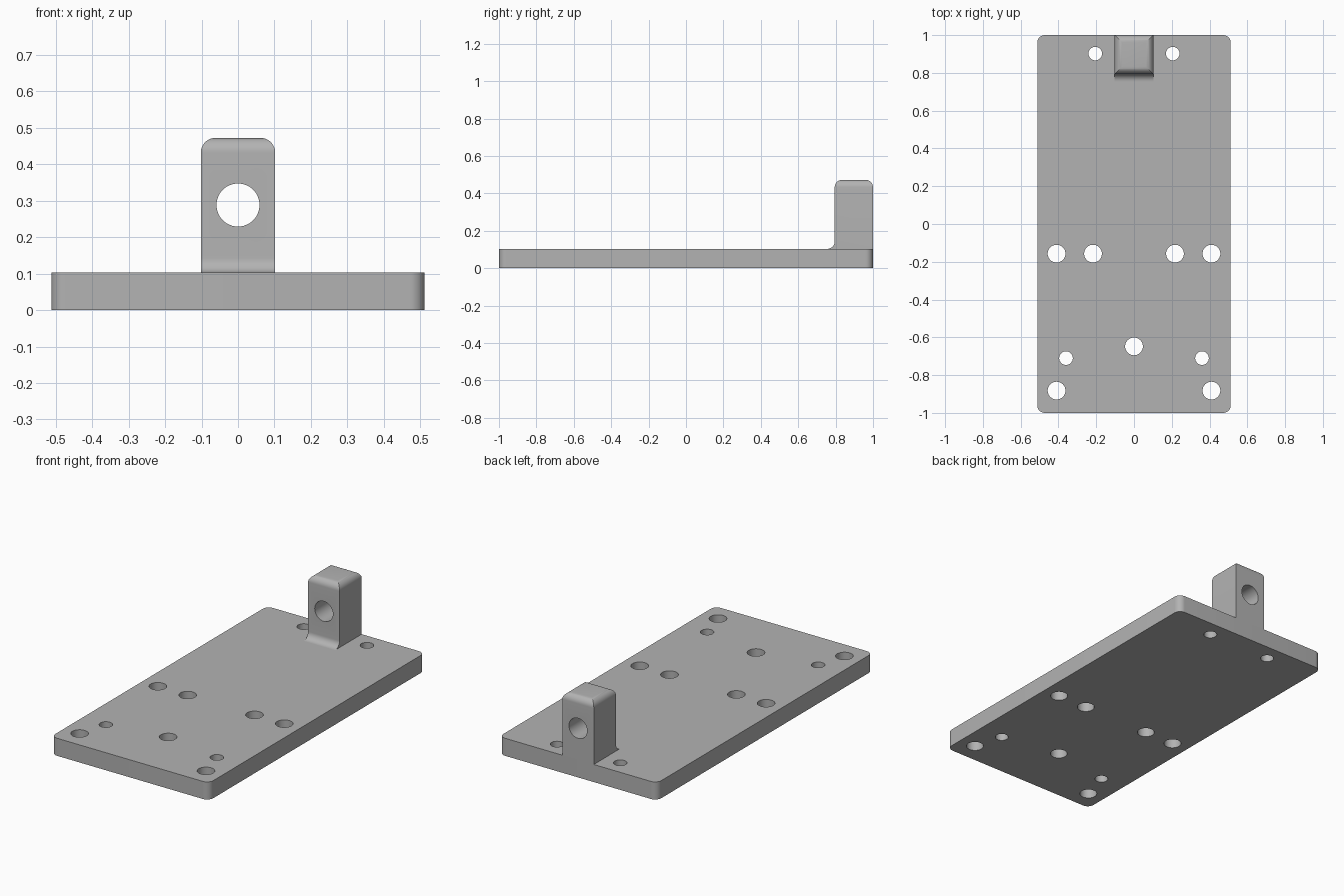
import bpy
from math import sin, cos, pi, radians
from mathutils import Vector

if "Cube" in bpy.data.objects:
    bpy.data.objects.remove(bpy.data.objects["Cube"], do_unlink=True)

W, L, T = 0.512, 1.0, 0.103        # plate half width, half length, thickness
LUG_W, LUG_Y, LUG_TOP = 0.102, 0.795, 0.472
R = 0.04                           # rounding radius

grey = bpy.data.materials.new("light_grey")
grey.use_nodes = True
colour = (0.45, 0.45, 0.45, 1)
grey.diffuse_color = colour
grey.node_tree.nodes["Principled BSDF"].inputs["Base Color"].default_value = colour


def arc(cx, cy, r, start, end, steps=10):
    """Points along an arc, angles in degrees."""
    angles = [radians(start + (end - start) * i / steps) for i in range(steps + 1)]
    return [(cx + r * cos(a), cy + r * sin(a)) for a in angles]


def circle(cx, cy, r):
    return arc(cx, cy, r, 0, 360, 48)[:-1]


def prisms(name, profiles, place, low, high):
    """Extrude closed profiles from low to high; place maps (u, v, w) to xyz."""
    verts, faces = [], []
    for p in profiles:
        n, o = len(p), len(verts)
        verts += [place(u, v, w) for w in (low, high) for u, v in p]
        faces += [[o + i for i in reversed(range(n))], [o + n + i for i in range(n)]]
        faces += [[o + i, o + (i + 1) % n, o + n + (i + 1) % n, o + n + i] for i in range(n)]
    mesh = bpy.data.meshes.new(name)
    mesh.from_pydata(verts, [], faces)
    mesh.materials.append(grey)
    obj = bpy.data.objects.new(name, mesh)
    bpy.context.collection.objects.link(obj)
    # make every face point outwards
    bpy.ops.object.select_all(action='DESELECT')
    obj.select_set(True)
    bpy.context.view_layer.objects.active = obj
    bpy.ops.object.mode_set(mode='EDIT')
    bpy.ops.mesh.select_all(action='SELECT')
    bpy.ops.mesh.normals_make_consistent(inside=False)
    bpy.ops.object.mode_set(mode='OBJECT')
    return obj


def boolean(obj, tool, operation):
    """Apply a boolean and remove the tool."""
    mod = obj.modifiers.new("cut", 'BOOLEAN')
    mod.object, mod.operation, mod.solver = tool, operation, 'EXACT'
    bpy.context.view_layer.objects.active = obj
    bpy.ops.object.modifier_apply(modifier=mod.name)
    bpy.data.objects.remove(tool, do_unlink=True)


def smooth(obj):
    bpy.ops.object.select_all(action='DESELECT')
    obj.select_set(True)
    bpy.context.view_layer.objects.active = obj
    bpy.ops.object.shade_smooth_by_angle(angle=radians(30))


def along_z(u, v, w):
    return Vector((u, v, w))


def along_y(u, v, w):
    return Vector((u, w, v))


def along_x(u, v, w):
    return Vector((w, u, v))


# Base plate with rounded corners
outline = []
for sx, sy, a in ((1, 1, 0), (-1, 1, 90), (-1, -1, 180), (1, -1, 270)):
    outline += arc(sx * (W - R), sy * (L - R), R, a, a + 90)
plate = prisms("base_plate", [outline], along_z, 0, T)

# Mirrored screw holes and one central hole
BIG, SMALL = 0.047, 0.036
pairs = ((0.205, 0.902, SMALL), (0.217, -0.157, BIG), (0.41, -0.157, BIG),
         (0.36, -0.71, SMALL), (0.41, -0.882, BIG))
holes = [circle(s * x, y, r) for x, y, r in pairs for s in (-1, 1)]
holes.append(circle(0, -0.648, BIG))
boolean(plate, prisms("plate_holes", holes, along_z, -0.1, T + 0.1), 'DIFFERENCE')
smooth(plate)

# Upright lug: side profile with front fillet, crossed with a rounded front profile
side = [(L, T)] + arc(L - R, LUG_TOP - R, R, 0, 90)
side += arc(LUG_Y + R, LUG_TOP - R, R, 90, 180)
side += arc(LUG_Y - R, T + R, R, 0, -90)
lug = prisms("upright_lug", [side], along_x, -0.2, 0.2)

front = [(-LUG_W, 0), (LUG_W, 0)] + arc(LUG_W - R, LUG_TOP - R, R, 0, 90)
front += arc(R - LUG_W, LUG_TOP - R, R, 90, 180)
boolean(lug, prisms("lug_front", [front], along_y, 0.6, 1.2), 'INTERSECT')

# Cross hole through the lug
boolean(lug, prisms("lug_hole", [circle(0, 0.288, 0.059)], along_y, 0.5, 1.3), 'DIFFERENCE')
smooth(lug)
